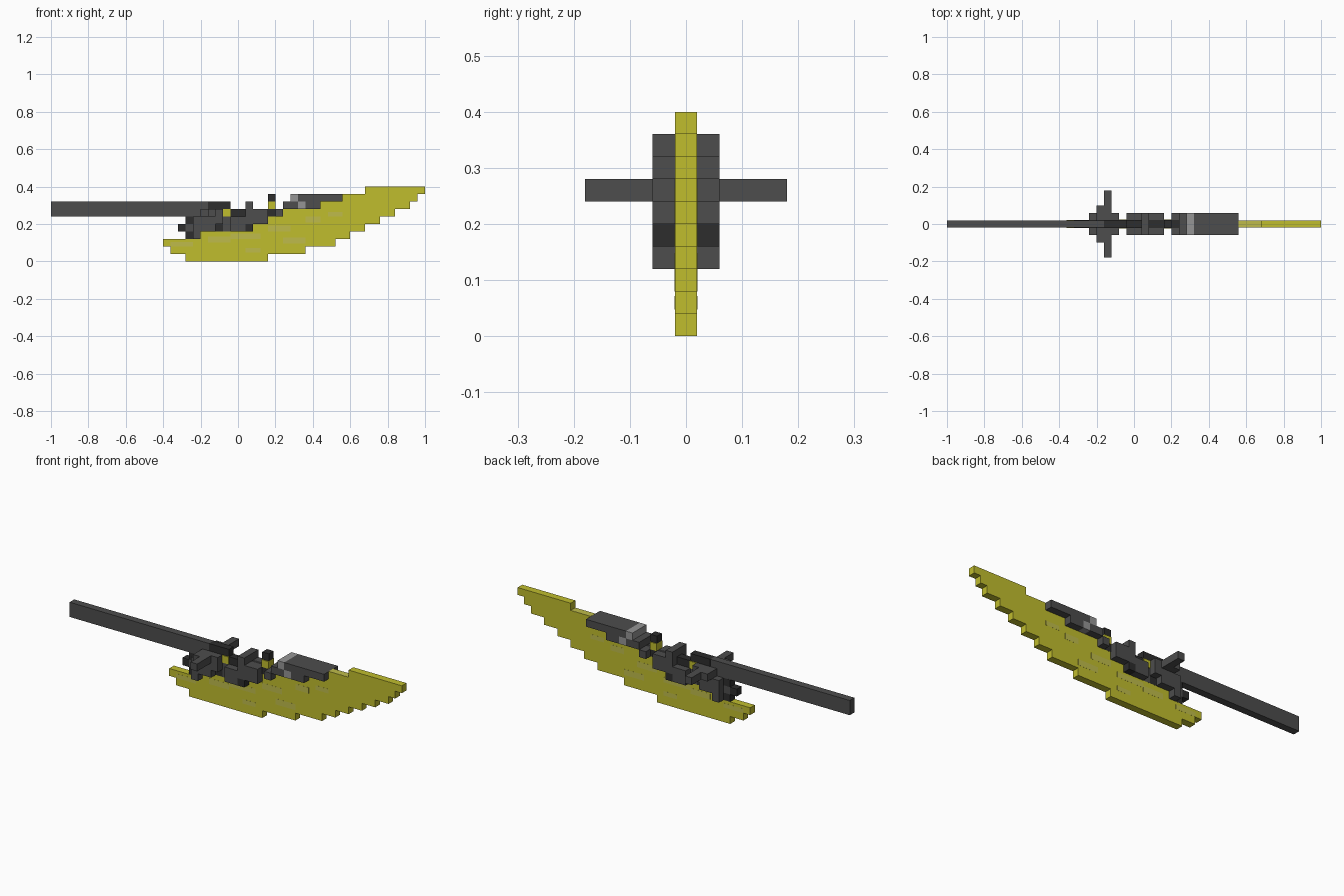
import bpy, bmesh

cube = bpy.data.objects.get("Cube")
if cube:
    bpy.data.objects.remove(cube, do_unlink=True)


def material(name, rgb):
    m = bpy.data.materials.new(name)
    m.use_nodes = True
    m.diffuse_color = (*rgb, 1)
    m.node_tree.nodes["Principled BSDF"].inputs["Base Color"].default_value = (*rgb, 1)
    return m


YELLOW = material("yellow", (0.53, 0.51, 0.027))
OLIVE = material("pale yellow", (0.52, 0.50, 0.07))
GREY = material("dark grey", (0.074, 0.074, 0.074))
BLACK = material("near black", (0.026, 0.026, 0.026))
LIGHT = material("light grey", (0.30, 0.30, 0.30))
U = 0.04  # block size


def finish(name, bm, mat):
    bmesh.ops.recalc_face_normals(bm, faces=bm.faces)
    mesh = bpy.data.meshes.new(name)
    bm.to_mesh(mesh)
    bm.free()
    mesh.materials.append(mat)
    ob = bpy.data.objects.new(name, mesh)
    bpy.context.collection.objects.link(ob)
    return ob


def blocks(name, mat, half, cells):
    """Boxes (x0, x1, z0, z1) in block units, spanning y = -half..half."""
    bm = bmesh.new()
    for x0, x1, z0, z1 in cells:
        vs = bmesh.ops.create_cube(bm, size=1)["verts"]
        for v in vs:
            v.co = ((x0 + x1) / 2 * U + v.co.x * (x1 - x0) * U,
                    v.co.y * 2 * half,
                    (z0 + z1) / 2 * U + v.co.z * (z1 - z0) * U)
    return finish(name, bm, mat)


def stepped_plate(name, mat, half, bottom, top):
    """Extruded staircase outline; each step is (x start, z), last x closes it."""
    def stairs(steps, end):
        pts = []
        for i, (x, z) in enumerate(steps):
            nx = steps[i + 1][0] if i + 1 < len(steps) else end
            pts += [(x, z), (nx, z)]
        return pts
    outline = stairs(bottom, 25) + stairs(top, 25)[::-1]
    bm = bmesh.new()
    face = bm.faces.new([bm.verts.new((x * U, -half, z * U)) for x, z in outline])
    res = bmesh.ops.extrude_face_region(bm, geom=[face])
    for v in res["geom"]:
        if isinstance(v, bmesh.types.BMVert):
            v.co.y = half
    return finish(name, bm, mat)


# Blade with stepped edges
stepped_plate("blade", YELLOW, 0.02,
              [(-10, 2), (-9, 1), (-7, 0), (4, 1), (9, 2), (13, 3), (15, 4),
               (17, 5), (19, 6), (21, 7), (23, 8), (24, 9)],
              [(-10, 3), (-5, 4), (2, 5), (4, 6), (6, 7), (11, 8), (14, 9), (17, 10)])

# Pale mottling on both blade faces
blocks("blade_mottling", OLIVE, 0.0205,
       [(-9, -6, 2, 2.6), (-4, -1, 2.5, 3.3), (-1, 3, 3, 3.7), (4, 7, 4, 4.8),
        (6, 9, 2.4, 3.2), (9, 11, 5.2, 6), (12, 14, 6, 6.6), (1, 3, 1.2, 1.8)])
blocks("blade_top_edge", OLIVE, 0.0195, [(14, 17, 8.9, 9.02)])

# Long handle
blocks("handle", GREY, 0.02, [(-25, -4, 6, 8)])

# Thin dark core running through the guard
blocks("guard_core", BLACK, 0.0203,
       [(-8, -7, 4, 5), (-7, -6, 3, 4), (-7, -5, 5, 6), (-4, -1, 7, 8),
        (-5, -2, 4, 7), (-1, 1, 4, 7), (1, 2, 4, 7), (2, 4, 5, 7),
        (4, 6, 6, 7), (4, 5, 8, 9)])
blocks("core_knob", GREY, 0.0203, [(-7, -6, 4, 5), (-2, -1, 4, 6)])

# Eyes on both faces
blocks("eyes", YELLOW, 0.025, [(-2, -1, 6, 7), (4, 5, 7, 8)])

# Wide guard plates
blocks("rear_guard", GREY, 0.06, [(-6, -5, 3, 6), (-5, -3, 4, 7), (-3, -2, 5, 7)])
blocks("middle_guard", GREY, 0.06,
       [(-1, 1, 4, 6), (1, 2, 5, 8), (2, 4, 5, 7)])
blocks("middle_guard_shadow_blocks", BLACK, 0.06, [(1, 2, 4, 5)])
blocks("front_guard", GREY, 0.06,
       [(5, 6, 6, 7), (6, 7, 7, 8), (7, 8, 7, 8), (9, 11, 7, 8), (8, 14, 8, 9)])
blocks("guard_band", LIGHT, 0.06, [(7, 8, 8, 9), (8, 9, 7, 8)])

# Cross bar
blocks("cross_bar_collar", GREY, 0.10, [(-5, -3, 6, 7)])
blocks("cross_bar", GREY, 0.18, [(-4, -3, 6, 7)])
